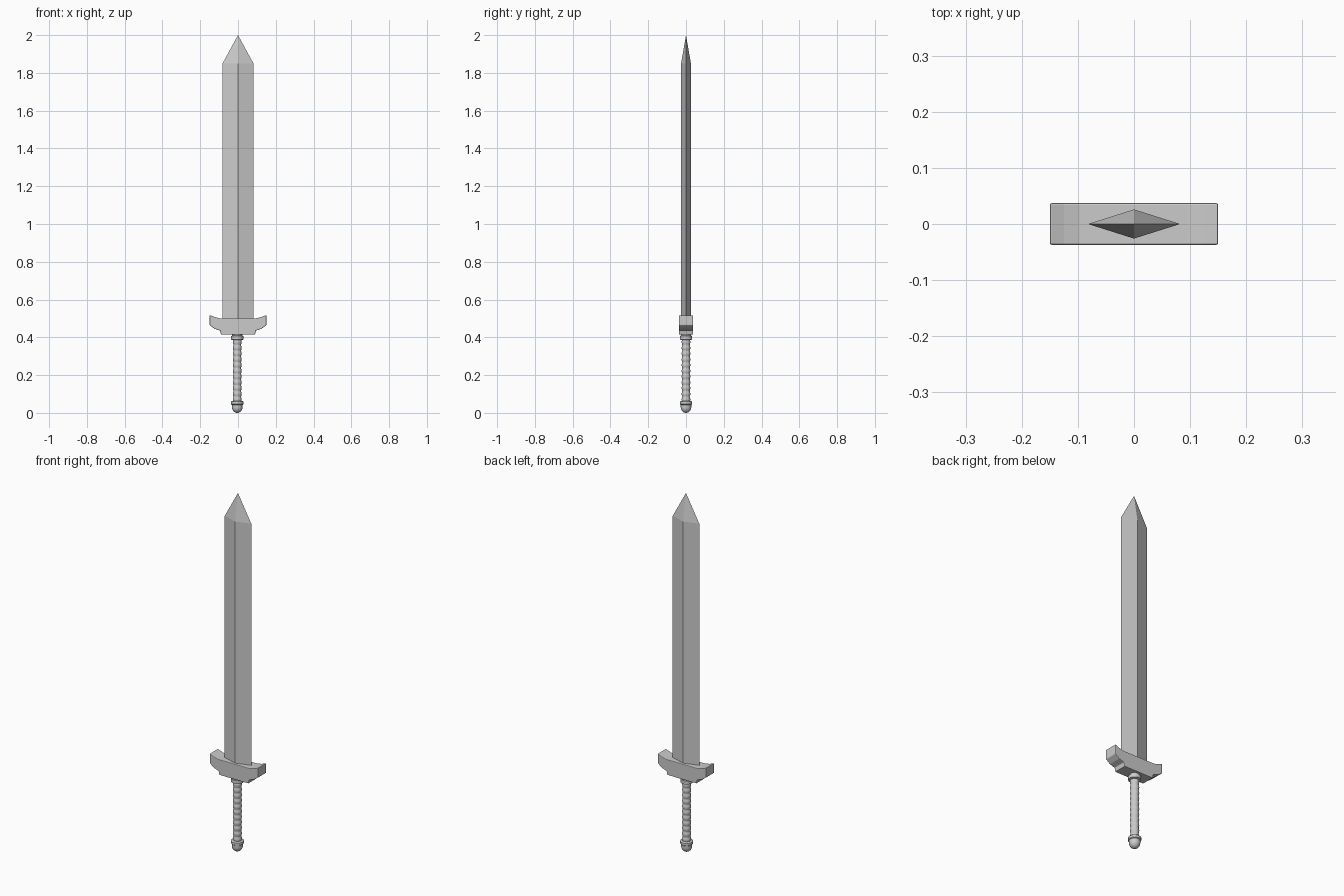
import bpy, bmesh, math

if "Cube" in bpy.data.objects:
    bpy.data.objects.remove(bpy.data.objects["Cube"])

GRIP_X = -0.004


def make_object(name, bm):
    bmesh.ops.recalc_face_normals(bm, faces=bm.faces)
    mesh = bpy.data.meshes.new(name)
    bm.to_mesh(mesh)
    bm.free()
    ob = bpy.data.objects.new(name, mesh)
    bpy.context.collection.objects.link(ob)
    return ob


def lathe(name, profile, segments=24):
    """Revolve (radius, z) points around the handle axis."""
    bm = bmesh.new()
    rings = []
    for r, z in profile:
        rings.append([bm.verts.new((GRIP_X + r * math.cos(2 * math.pi * i / segments),
                                    r * math.sin(2 * math.pi * i / segments), z))
                      for i in range(segments)])
    for a, b in zip(rings, rings[1:]):
        for i in range(segments):
            j = (i + 1) % segments
            bm.faces.new((a[i], a[j], b[j], b[i]))
    bm.faces.new(rings[0])
    bm.faces.new(rings[-1])
    ob = make_object(name, bm)
    bpy.ops.object.select_all(action='DESELECT')
    bpy.context.view_layer.objects.active = ob
    ob.select_set(True)
    bpy.ops.object.shade_smooth_by_angle(angle=math.radians(40))
    return ob


# Blade: diamond section running up to a point
bm = bmesh.new()
section = [(0.082, 0), (0, 0.026), (-0.082, 0), (0, -0.026)]
low = [bm.verts.new((x, y, 0.485)) for x, y in section]
high = [bm.verts.new((x, y, 1.85)) for x, y in section]
tip = bm.verts.new((0, 0, 2.0))
bm.faces.new(low)
for i in range(4):
    j = (i + 1) % 4
    bm.faces.new((low[i], low[j], high[j], high[i]))
    bm.faces.new((high[i], high[j], tip))
make_object("blade", bm)

# Crossguard: mirrored front outline given thickness
half = [(0.09, 0.415), (0.095, 0.436), (0.125, 0.446), (0.15, 0.465),
        (0.15, 0.518), (0.125, 0.508), (0.097, 0.501)]
outline = half + [(-x, z) for x, z in reversed(half)]
bm = bmesh.new()
face = bm.faces.new([bm.verts.new((x, -0.037, z)) for x, z in outline])
ext = bmesh.ops.extrude_face_region(bm, geom=[face])
bmesh.ops.translate(bm, vec=(0, 0.074, 0),
                    verts=[v for v in ext["geom"] if isinstance(v, bmesh.types.BMVert)])
guard = make_object("crossguard", bm)
bevel = guard.modifiers.new("soft_edges", 'BEVEL')
bevel.width = 0.003
bevel.segments = 2
bevel.limit_method = 'ANGLE'
bevel.angle_limit = math.radians(40)

# Collar between grip and crossguard
lathe("collar", [(0.022, 0.385), (0.032, 0.388), (0.032, 0.407),
                 (0.027, 0.409), (0.027, 0.42)])

# Grip with rounded wrap ridges
ridges, steps = 11, 6
z0, z1 = 0.055, 0.39
grip = []
for k in range(ridges * steps + 1):
    t = k / steps
    grip.append((0.0195 + 0.0035 * abs(math.sin(math.pi * t)),
                 z0 + (z1 - z0) * t / ridges))
lathe("grip", grip)

# Pommel ring and rounded pommel
lathe("pommel_ring", [(0.022, 0.063), (0.030, 0.062), (0.033, 0.059),
                      (0.033, 0.046), (0.030, 0.043), (0.022, 0.042)])
dome = [(0.028 * math.sin(a), 0.03 - 0.03 * math.cos(a))
        for a in [math.radians(4 + 86 * i / 8) for i in range(9)]]
dome[0] = (dome[0][0], 0.0)
lathe("pommel", dome + [(0.028, 0.048)])
